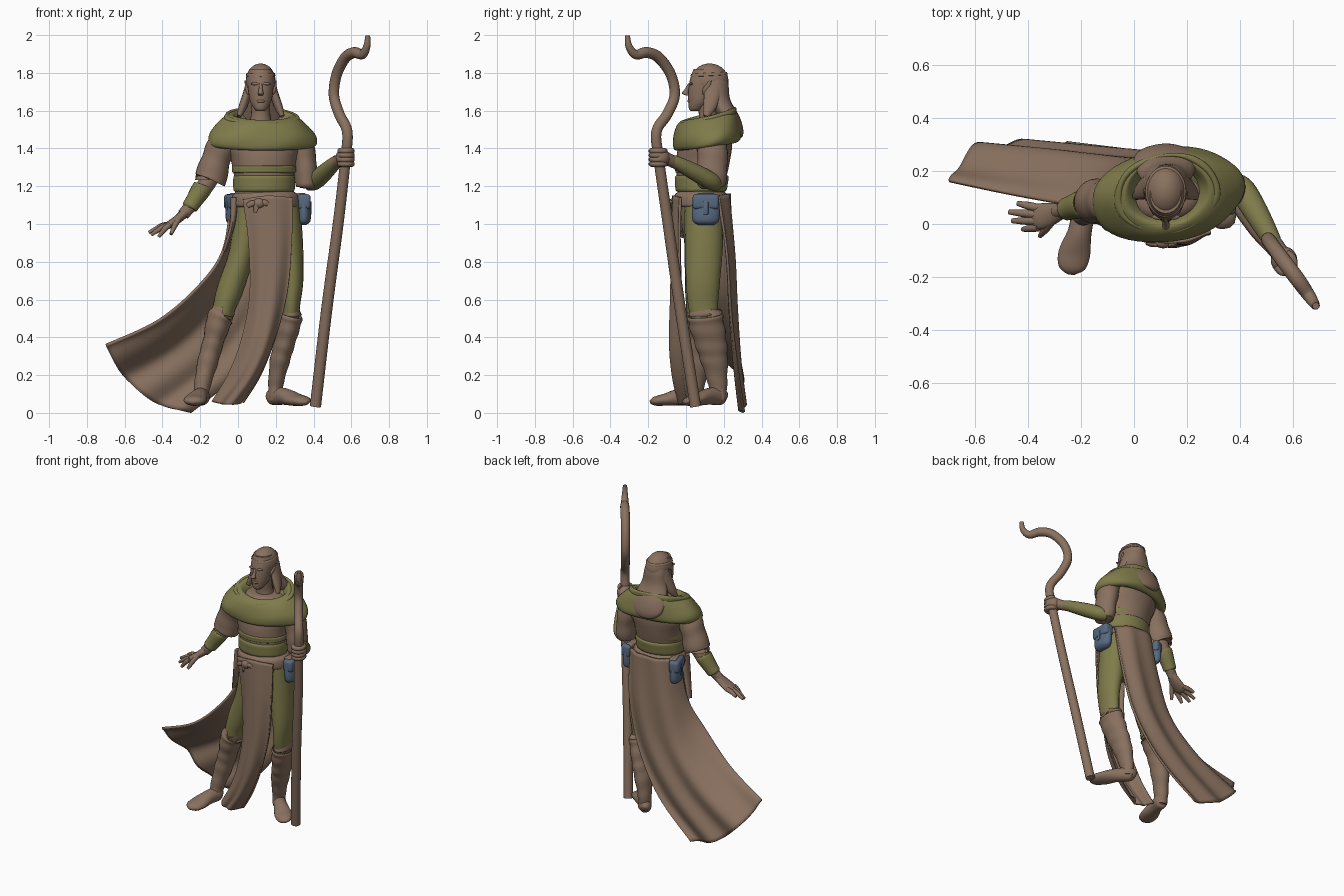
import bpy, bmesh, math
from mathutils import Vector

def material(name, rgb):
    m = bpy.data.materials.new(name)
    m.diffuse_color = (*rgb, 1)
    return m

BROWN = material("brown cloth", (0.25, 0.165, 0.115))
OLIVE = material("olive cloth", (0.215, 0.2, 0.07))
BLUE = material("blue leather", (0.095, 0.14, 0.215))

def spline(pts, sub):
    """Catmull-Rom through tuples of any length."""
    out, n = [], len(pts)
    for i in range(n - 1):
        a, b, c, d = pts[max(i - 1, 0)], pts[i], pts[i + 1], pts[min(i + 2, n - 1)]
        for k in range(sub):
            t = k / sub
            out.append([0.5 * (2*q + (r - p)*t + (2*p - 5*q + 4*r - s)*t*t + (3*q - p - 3*r + s)*t**3)
                        for p, q, r, s in zip(a, b, c, d)])
    return out + [list(pts[-1])]

def finish(name, bm, mat, angle=60):
    bmesh.ops.recalc_face_normals(bm, faces=bm.faces[:])
    me = bpy.data.meshes.new(name)
    bm.to_mesh(me)
    bm.free()
    me.materials.append(mat)
    ob = bpy.data.objects.new(name, me)
    bpy.context.collection.objects.link(ob)
    bpy.ops.object.select_all(action='DESELECT')
    ob.select_set(True)
    bpy.context.view_layer.objects.active = ob
    bpy.ops.object.shade_smooth_by_angle(angle=math.radians(angle))
    return ob

def sweep(name, pts, mat, n=20, sub=6, flat=False, rot=0.0, ref=(1, 0, 0), ripple=0, freq=1.0, fold=0):
    """Loft of ellipses (x, y, z, r1, r2[, tilt]); flat keeps every section horizontal."""
    rings = spline([tuple(p) + (0,) * (6 - len(p)) for p in pts], sub)
    bm, prev = bmesh.new(), None
    for i, p in enumerate(rings):
        c = Vector(p[:3])
        if flat:
            s, u = Vector((math.cos(rot), math.sin(rot), 0)), Vector((-math.sin(rot), math.cos(rot), 0))
        else:
            t = (Vector(rings[min(i + 1, len(rings) - 1)][:3]) - Vector(rings[max(i - 1, 0)][:3])).normalized()
            s = Vector(ref)
            s = (s - t * s.dot(t)).normalized()
            u = t.cross(s)
        ring = []
        for k in range(n):
            a = 2 * math.pi * k / n
            g = 1 + ripple * math.sin(i * freq + 1.2 * math.sin(a)) + fold * math.sin(5 * a + i * 0.25)
            co = c + s * (math.cos(a) * p[3] * g) + u * (math.sin(a) * p[4] * g)
            co.z += p[5] * math.sin(a)
            ring.append(bm.verts.new(co))
        if prev:
            for k in range(n):
                bm.faces.new((prev[k], prev[(k + 1) % n], ring[(k + 1) % n], ring[k]))
        else:
            bm.faces.new(ring)
        prev = ring
    bm.faces.new(prev)
    return finish(name, bm, mat)

def sheet(name, rows, mat, amp, waves, thick=0.014):
    """Cloth through rows of points, folds growing towards the hem."""
    cols = [spline(list(c), 8) for c in zip(*rows)]
    grid = [spline(list(r), 14) for r in zip(*cols)]
    bm, vs = bmesh.new(), []
    for i, row in enumerate(grid):
        v = i / (len(grid) - 1)
        vs.append([bm.verts.new((x, y + amp * (0.25 + v) * math.sin(waves * 2 * math.pi * j / (len(row) - 1) + v), z))
                   for j, (x, y, z) in enumerate(row)])
    for i in range(len(vs) - 1):
        for j in range(len(vs[0]) - 1):
            bm.faces.new((vs[i][j], vs[i][j+1], vs[i+1][j+1], vs[i+1][j]))
    ob = finish(name, bm, mat)
    mod = ob.modifiers.new("thickness", 'SOLIDIFY')
    mod.thickness, mod.offset = thick, 0
    return ob

def box(name, loc, size, mat, rot=0.0, bevel=0.012):
    bm = bmesh.new()
    bmesh.ops.create_cube(bm, size=1)
    bmesh.ops.scale(bm, vec=size, verts=bm.verts[:])
    bmesh.ops.bevel(bm, geom=bm.edges[:], offset=bevel, segments=3, profile=0.5, affect='EDGES')
    ob = finish(name, bm, mat)
    ob.location, ob.rotation_euler = loc, (0, 0, rot)
    return ob

def ball(name, loc, size, mat):
    bm = bmesh.new()
    bmesh.ops.create_uvsphere(bm, u_segments=24, v_segments=14, radius=1)
    bmesh.ops.scale(bm, vec=size, verts=bm.verts[:])
    ob = finish(name, bm, mat)
    ob.location = loc
    return ob

# Torso, sash bands, belt and hips
sweep("tunic", [(.14, .08, 1.12, .165, .125), (.14, .08, 1.2, .155, .125), (.135, .09, 1.33, .172, .142),
                (.13, .105, 1.43, .2, .138), (.12, .12, 1.53, .13, .1), (.12, .12, 1.55, .06, .06)], BROWN, 32, flat=True, rot=.1)
for name, z, h, r in (("sash_low", 1.215, .045, .162), ("sash_high", 1.29, .02, .168)):
    sweep(name, [(.138, .08, z - h, r - .012, .12), (.138, .08, z - h * .8, r, .135), (.138, .082, z, r + .002, .14),
                 (.138, .084, z + h * .8, r, .142), (.138, .084, z + h, r - .012, .125)], OLIVE, 32, 4, flat=True, rot=.08)
sweep("belt", [(.145, .08, 1.09, .165, .13), (.145, .08, 1.1, .18, .145), (.145, .08, 1.15, .175, .142),
               (.145, .08, 1.172, .15, .12)], BROWN, 32, 4, flat=True)
sweep("hips", [(.145, .09, 1.12, .165, .12), (.145, .09, 1.0, .16, .115), (.14, .09, .9, .11, .095),
               (.14, .09, .86, .05, .06)], OLIVE, 24, flat=True)

# Legs, boots and feet
sweep("right_trouser", [(.06, .085, 1.1, .075, .1), (.02, .085, .85, .068, .093), (-.04, .08, .66, .07, .085),
                        (-.07, .078, .57, .062, .078), (-.085, .075, .5, .056, .07)], OLIVE)
sweep("left_trouser", [(.245, .095, 1.1, .085, .105), (.27, .095, .88, .075, .1), (.288, .09, .7, .058, .09),
                       (.282, .09, .58, .048, .08), (.278, .1, .5, .045, .07)], OLIVE)
sweep("right_boot", [(-.08, .075, .515, .054, .07), (-.08, .075, .525, .066, .085), (-.1, .075, .49, .068, .087), (-.13, .08, .38, .056, .077),
                     (-.16, .07, .27, .054, .066), (-.19, .045, .14, .043, .05), (-.195, .03, .07, .04, .05)], BROWN, 24, 7, ripple=.03, freq=1.15)
sweep("left_boot", [(.282, .1, .51, .045, .075), (.282, .1, .52, .06, .09), (.275, .105, .49, .063, .093), (.25, .13, .38, .055, .085),
                    (.222, .15, .28, .053, .072), (.2, .168, .15, .04, .05), (.2, .168, .07, .04, .045)], BROWN, 24, 7, ripple=.03, freq=1.15)
sweep("right_foot", [(-.185, .075, .075, .015, .015), (-.19, .05, .085, .042, .045), (-.205, -.03, .085, .045, .045), (-.225, -.11, .07, .06, .032),
                     (-.235, -.165, .062, .05, .024), (-.238, -.19, .057, .015, .008)], BROWN)
sweep("left_foot", [(.165, .21, .075, .012, .015), (.18, .19, .085, .038, .043), (.24, .125, .088, .043, .045), (.305, .06, .07, .055, .032),
                    (.35, .015, .062, .046, .024), (.37, -.005, .057, .015, .008)], BROWN)

# Front panel and sweeping back cloth
sheet("front_panel", [((.025, -.04, 1.13), (.15, -.068, 1.15), (.29, -.03, 1.14)),
                      ((.055, -.035, .9), (.17, -.075, .9), (.285, -.035, .9)),
                      ((.06, -.03, .62), (.16, -.08, .62), (.262, -.03, .64)),
                      ((.015, -.015, .38), (.12, -.085, .36), (.2, -.02, .4)),
                      ((-.055, 0, .2), (.04, -.065, .18), (.12, -.005, .2)),
                      ((-.14, .02, .06), (-.06, -.03, .045), (.03, .02, .055))], BROWN, .008, 2.5)
sheet("back_cape", [((-.035, .12, 1.15), (.05, .215, 1.16), (.2, .225, 1.16), (.305, .17, 1.15)),
                    ((-.075, .09, .87), (-.02, .215, .87), (.16, .25, .85), (.285, .215, .85)),
                    ((-.2, .065, .68), (-.12, .22, .6), (.06, .26, .55), (.2, .235, .52)),
                    ((-.42, .095, .49), (-.33, .25, .37), (-.15, .275, .28), (.02, .265, .23)),
                    ((-.7, .15, .36), (-.61, .28, .2), (-.44, .3, .055), (-.25, .295, .003))], BROWN, .012, 3)

# Belt knot with short tails
ball("belt_knot", (.11, -.072, 1.11), (.032, .02, .026), BROWN)
for i, (dx, dz) in enumerate(((-.06, -.015), (.05, -.005), (-.02, -.05))):
    sweep(f"knot_tail_{i}", [(.11, -.072, 1.11, .012, .01), (.11 + dx * .6, -.08, 1.115 + dz * .4, .016, .008),
                             (.11 + dx, -.075, 1.11 + dz, .012, .006)], BROWN, 10, 4, ref=(0, 0, 1))
sweep("hip_cloth", [(-.02, .03, 1.14, .02, .03), (-.03, .03, 1.0, .015, .035), (-.07, .06, .86, .01, .025)], BROWN, 12)

# Belt pouches, rounded and fuller at the bottom
for name, x, y, s, rot in (("left", .345, .105, 1, 0), ("right", -.02, .14, -1, .3)):
    sweep(name + "_pouch", [(x, y, 1.155, .02, .05), (x, y, 1.145, .028, .066), (x + s * .004, y, 1.07, .036, .074),
                            (x + s * .004, y, 1.015, .034, .068), (x, y, .995, .015, .04)], BLUE, 24, 5, flat=True, rot=rot)
    box(name + "_pouch_flap", (x + s * .006, y, 1.118), (.068, .14, .08), BLUE, rot, .018)
    box(name + "_pouch_strap", (x + s * .037, y, 1.085), (.014, .026, .07), BLUE, rot, .004)
    box(name + "_belt_loop", (x - s * .01, y, 1.15), (.045, .09, .03), BROWN, rot, .008)

# Cowl around the shoulders, higher behind
sweep("cowl", [(.125, .125, 1.5, .1, .09, .04), (.125, .125, 1.565, .14, .11, .035), (.125, .12, 1.58, .17, .13, .03),
               (.127, .115, 1.545, .222, .16, .024), (.128, .11, 1.475, .282, .176, .02), (.128, .11, 1.425, .287, .172, .025),
               (.128, .11, 1.412, .25, .145, .02), (.127, .11, 1.45, .17, .11, .01)], OLIVE, 48, 7, flat=True, rot=.17, fold=.014)
sweep("cowl_fold", [(.125, .12, 1.53, .15, .12, .04), (.125, .115, 1.575, .175, .137, .042), (.125, .115, 1.57, .2, .152, .04),
                    (.125, .115, 1.53, .2, .15, .035)], OLIVE, 48, 6, flat=True, rot=.17, fold=.015)

# Right arm reaching down and out
sweep("right_sleeve", [(-.04, .08, 1.5, .05, .06), (-.085, .08, 1.42, .075, .078), (-.12, .085, 1.33, .077, .08),
                       (-.145, .085, 1.24, .086, .085), (-.145, .085, 1.25, .06, .06)], BROWN, 24, ripple=.02)
sweep("right_forearm", [(-.13, .085, 1.28, .05, .05), (-.175, .08, 1.2, .046, .048), (-.24, .06, 1.11, .036, .036),
                        (-.29, .045, 1.05, .032, .026)], BROWN)
sweep("right_bracer", [(-.183, .078, 1.205, .042, .044), (-.19, .076, 1.19, .053, .055), (-.235, .063, 1.12, .045, .046),
                       (-.255, .056, 1.09, .042, .043), (-.258, .055, 1.085, .03, .03)], OLIVE)
sweep("right_palm", [(-.275, .048, 1.065, .03, .026), (-.32, .035, 1.025, .045, .023), (-.365, .027, .995, .048, .02),
                     (-.385, .025, .982, .03, .012)], BROWN, 16, ref=(0, 1, 0))
tips = ((-.44, .078, .975), (-.472, .045, .955), (-.46, .012, .942), (-.42, -.02, .932), (-.355, -.045, .945))
for i, tip in enumerate(tips):
    base = (-.36, .06 - i * .024, .998) if i < 4 else (-.315, .005, 1.025)
    mid = [(a + b) / 2 for a, b in zip(base, tip)]
    sweep(f"right_finger_{i}", [(*base, .016, .016), (mid[0], mid[1], mid[2] + .006, .015, .015), (*tip, .009, .009)],
          BROWN, 10, 4, ref=(0, 1, 0))

# Left arm bent to hold the staff
sweep("left_sleeve", [(.3, .14, 1.48, .05, .06), (.335, .14, 1.41, .066, .078), (.355, .14, 1.31, .062, .08),
                      (.362, .135, 1.21, .058, .074), (.362, .135, 1.19, .035, .045)], BROWN, 24, ripple=.02)
sweep("left_forearm", [(.365, .165, 1.205, .03, .03), (.405, .135, 1.225, .045, .047), (.455, .055, 1.27, .045, .047),
                       (.515, -.05, 1.325, .035, .036), (.53, -.075, 1.335, .03, .03)], OLIVE, ref=(0, 0, 1))
sweep("left_wrist", [(.5, -.03, 1.31, .03, .03), (.545, -.1, 1.345, .034, .034), (.56, -.125, 1.355, .04, .036)], BROWN, ref=(0, 0, 1))
ball("left_fist", (.567, -.137, 1.352), (.05, .052, .05), BROWN)
for i in range(4):
    z = 1.318 + i * .023
    arc = [(.57 + .034 * math.cos(a), -.147 + .036 * math.sin(a), z, .0155, .0155)
           for a in [math.radians(d) for d in (-160, -110, -60, -10, 40, 80)]]
    sweep(f"left_finger_{i}", arc, BROWN, 10, 3, ref=(0, 0, 1))

# Crooked staff
path = [(.41, .05, .035, .03), (.47, -.03, .55, .03), (.53, -.095, 1.0, .029), (.57, -.145, 1.35, .028), (.578, -.156, 1.49, .028),
        (.537, -.1, 1.58, .028), (.508, -.06, 1.68, .028), (.522, -.08, 1.79, .028), (.568, -.143, 1.88, .029),
        (.617, -.208, 1.908, .029), (.658, -.266, 1.897, .025), (.682, -.302, 1.94, .019), (.687, -.31, 1.998, .013)]
sweep("staff", [(*p, p[3]) for p in path], BROWN, 16, 6, ref=(.81, .58, 0))

# Head, face and hair
sweep("neck", [(.12, .13, 1.5, .075, .07), (.12, .12, 1.57, .052, .052), (.12, .11, 1.66, .05, .05)], BROWN, flat=True)
sweep("face", [(.12, .045, 1.598, .02, .02), (.12, .055, 1.612, .036, .04), (.12, .075, 1.65, .056, .063), (.12, .085, 1.7, .065, .073),
               (.12, .1, 1.76, .07, .08), (.12, .11, 1.82, .06, .07)], BROWN, 28, flat=True)
sweep("nose", [(.12, .02, 1.745, .008, .008), (.12, .004, 1.71, .011, .013), (.12, -.004, 1.692, .015, .018),
               (.12, .01, 1.68, .012, .01)], BROWN, 12, flat=True)
ball("lips", (.12, .018, 1.65), (.022, .011, .009), BROWN)
for s in (-1, 1):
    ball("brow", (.12 + s * .028, .027, 1.742), (.024, .011, .008), BROWN)
    sweep("ear", [(.12 + s * .064, .1, 1.685, .008, .012), (.12 + s * .072, .108, 1.715, .01, .02),
                  (.12 + s * .082, .13, 1.76, .003, .005)], BROWN, 10, flat=True)
    sweep("side_lock", [(.12 + s * .055, .14, 1.76, .02, .04), (.12 + s * .072, .14, 1.69, .022, .045),
                        (.12 + s * .095, .125, 1.62, .022, .035), (.12 + s * .115, .105, 1.57, .012, .015)], BROWN, 14)
ball("hair_crown", (.12, .125, 1.757), (.079, .1, .093), BROWN)
sweep("headband", [(.12, .122, 1.783, .07, .085, .005), (.12, .122, 1.785, .078, .098, .005), (.12, .122, 1.798, .075, .095, .005),
                   (.12, .122, 1.8, .068, .085, .005)], BROWN, 28, 2, flat=True)
sweep("back_hair", [(.12, .14, 1.82, .05, .055), (.12, .155, 1.75, .076, .068), (.12, .175, 1.66, .09, .06), (.12, .225, 1.57, .118, .058),
                    (.12, .255, 1.505, .112, .047), (.12, .27, 1.465, .07, .03), (.12, .275, 1.455, .02, .01)], BROWN, 32, flat=True, fold=.015)
